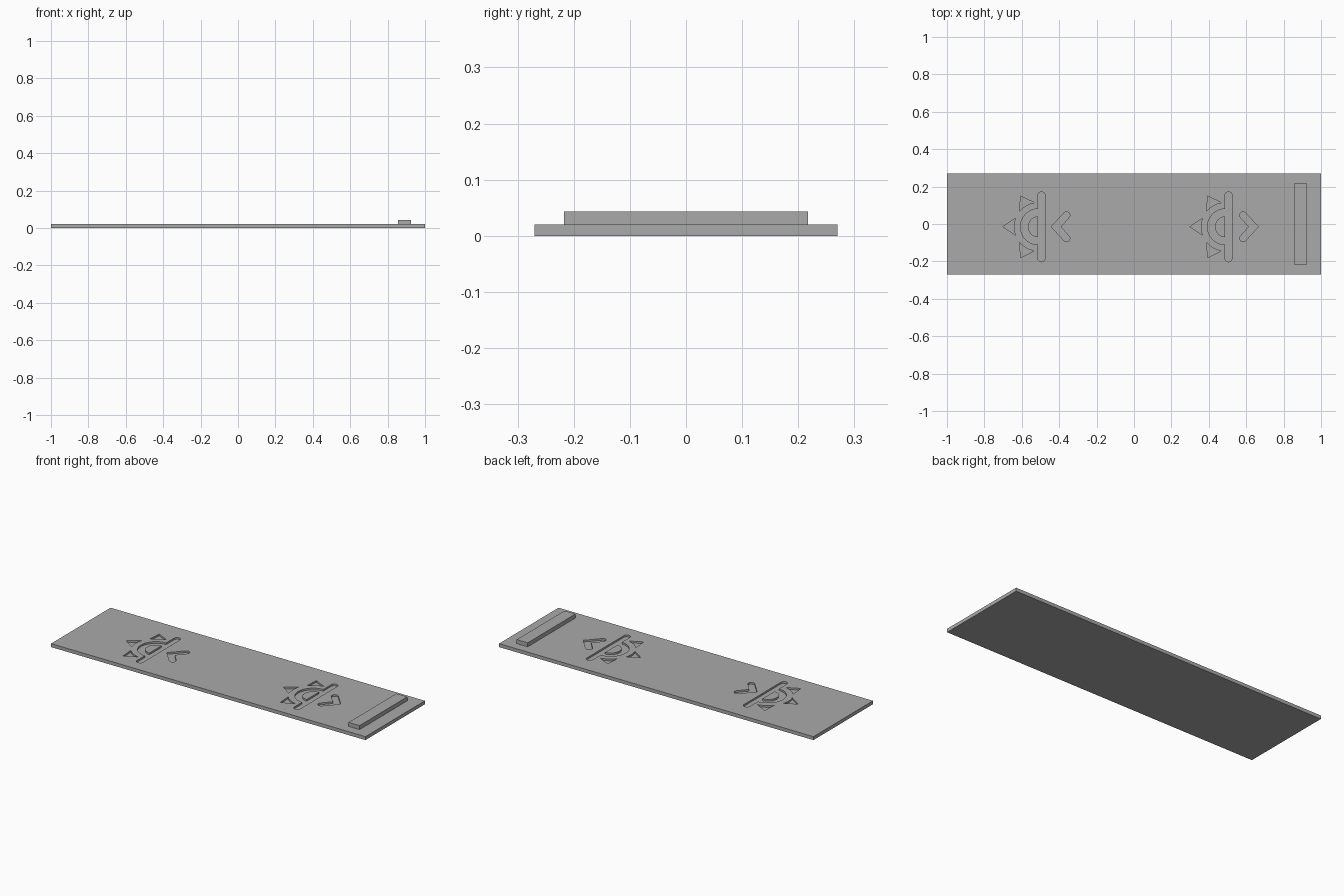
import bpy, bmesh
from math import sin, cos, pi, radians

cube = bpy.data.objects.get("Cube")
if cube:
    bpy.data.objects.remove(cube)

# Single plain grey material
grey = bpy.data.materials.new("plain_grey")
grey.use_nodes = True
colour = (0.4, 0.4, 0.4, 1)
grey.diffuse_color = colour
grey.node_tree.nodes["Principled BSDF"].inputs["Base Color"].default_value = colour

TOP, DEPTH = 0.02, 0.01
ICON_Y = -0.015


def prism(name, outline, z0, z1):
    """Extrude a closed 2D outline from z0 to z1."""
    bm = bmesh.new()
    face = bm.faces.new([bm.verts.new((x, y, z0)) for x, y in outline])
    ext = bmesh.ops.extrude_face_region(bm, geom=[face])["geom"]
    verts = [v for v in ext if isinstance(v, bmesh.types.BMVert)]
    bmesh.ops.translate(bm, verts=verts, vec=(0, 0, z1 - z0))
    bmesh.ops.recalc_face_normals(bm, faces=bm.faces)
    mesh = bpy.data.meshes.new(name)
    bm.to_mesh(mesh)
    bm.free()
    mesh.materials.append(grey)
    obj = bpy.data.objects.new(name, mesh)
    bpy.context.scene.collection.objects.link(obj)
    return obj


def box(x0, x1, y):
    return [(x0, -y), (x1, -y), (x1, y), (x0, y)]


def arc(cx, cy, r, a0, a1, n):
    angles = [radians(a0 + (a1 - a0) * i / n) for i in range(n + 1)]
    return [(cx + r * cos(a), cy + r * sin(a)) for a in angles]


# Icon outlines, local to the middle of the horizon slot
CX = -0.016
slot = arc(0, 0.168, 0.019, 0, 180, 16) + arc(0, -0.168, 0.019, 180, 360, 16)
half_ring = ([(0, 0.096)] + arc(CX, 0, 0.096, 90, 270, 32) + [(0, -0.096), (0, -0.056)]
             + arc(CX, 0, 0.056, 270, 90, 32) + [(0, 0.056)])


def ray(angle):
    return arc(CX, 0, 0.131, angle - 20, angle + 20, 10) + arc(CX, 0, 0.19, angle, angle, 1)[:1]


def chevron(tip, end):
    """V-shaped stroke with rounded ends, pointing from end towards tip."""
    s = 1 if tip > end else -1
    w, h = 0.018, 0.062
    miter = w * 2 ** 0.5
    pts = [(tip + s * miter, 0)]
    pts += [(end + s * x, y) for x, y in arc(0, h, w, 45, 225, 12)]
    pts += [(tip - s * miter, 0)]
    pts += [(end + s * x, y) for x, y in arc(0, -h, w, 135, 315, 12)]
    return pts


# Base plate with both icons sunk into its top
base_plate = prism("base_plate", box(-1, 1, 0.27), 0, TOP)
cutters = []
for icon_x, tip, end in ((-0.495, 0.078, 0.134), (0.505, 0.134, 0.078)):
    shapes = [slot, half_ring, chevron(tip, end)] + [ray(a) for a in (120, 180, 240)]
    for shape in shapes:
        moved = [(x + icon_x, y + ICON_Y) for x, y in shape]
        cutter = prism("icon_cutter", moved, TOP - DEPTH, TOP + DEPTH)
        cutter.hide_render = True
        cutters.append(cutter)
        mod = base_plate.modifiers.new("engrave", 'BOOLEAN')
        mod.operation = 'DIFFERENCE'
        mod.solver = 'EXACT'
        mod.object = cutter

# Bake the engraving and drop the cutters
bpy.context.view_layer.update()
graph = bpy.context.evaluated_depsgraph_get()
engraved = bpy.data.meshes.new_from_object(base_plate.evaluated_get(graph))
base_plate.modifiers.clear()
base_plate.data = engraved
for cutter in cutters:
    bpy.data.objects.remove(cutter)

# Raised bar near the left end
prism("raised_bar", box(0.855, 0.925, 0.217), TOP, 0.043)
